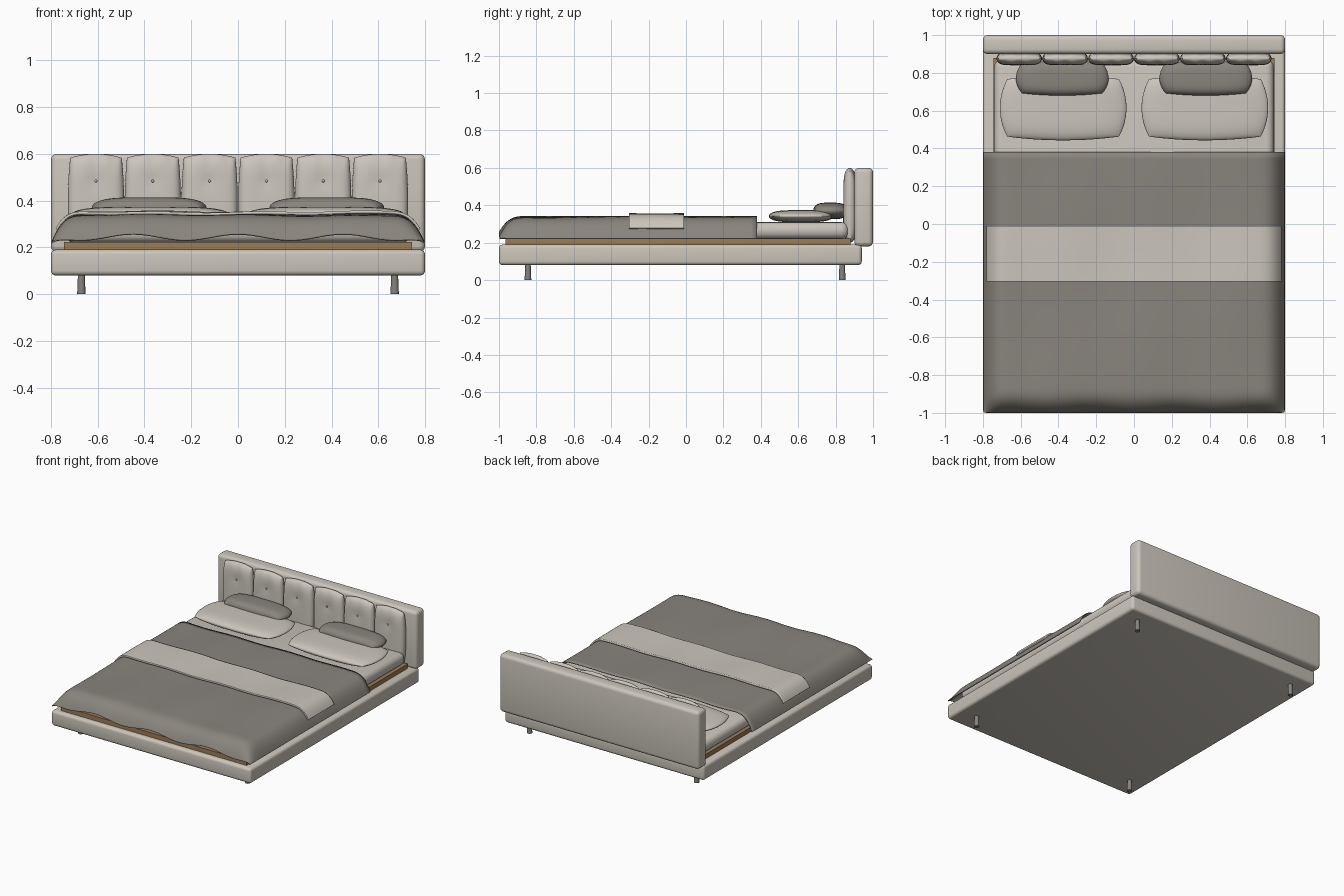
import bpy, bmesh
from math import sin, cos, pi

cube = bpy.data.objects.get("Cube")
if cube:
    bpy.data.objects.remove(cube, do_unlink=True)


def material(name, rgb):
    m = bpy.data.materials.new(name)
    m.use_nodes = True
    m.diffuse_color = (*rgb, 1)
    m.node_tree.nodes["Principled BSDF"].inputs["Base Color"].default_value = (*rgb, 1)
    return m


BEIGE = material("beige fabric", (0.60, 0.56, 0.50))
GREY = material("grey fabric", (0.25, 0.23, 0.205))
WOOD = material("wood", (0.33, 0.20, 0.09))
METAL = material("leg metal", (0.24, 0.225, 0.205))


def finish(name, bm, mat, loc=(0, 0, 0), rot=(0, 0, 0)):
    bmesh.ops.recalc_face_normals(bm, faces=bm.faces)
    me = bpy.data.meshes.new(name)
    bm.to_mesh(me)
    bm.free()
    me.materials.append(mat)
    ob = bpy.data.objects.new(name, me)
    ob.location, ob.rotation_euler = loc, rot
    bpy.context.collection.objects.link(ob)
    bpy.ops.object.select_all(action='DESELECT')
    bpy.context.view_layer.objects.active = ob
    ob.select_set(True)
    bpy.ops.object.shade_smooth_by_angle(angle=0.7)
    return ob


def box(name, x, y, z, mat, bevel=0.0):
    """Rounded box from (min, max) pairs."""
    bm = bmesh.new()
    bmesh.ops.create_cube(bm, size=1)
    for v in bm.verts:
        for i, (lo, hi) in enumerate((x, y, z)):
            v.co[i] = (lo + hi) / 2 + v.co[i] * (hi - lo)
    if bevel:
        bmesh.ops.bevel(bm, geom=bm.edges[:], offset=bevel, segments=4,
                        profile=0.5, affect='EDGES')
    return finish(name, bm, mat)


def surface(bm, nu, nv, point):
    """Quad sheet through point(u, v), with u and v from -1 to 1."""
    rows = [[bm.verts.new(point(2 * i / nu - 1, 2 * j / nv - 1))
             for j in range(nv + 1)] for i in range(nu + 1)]
    for a, b in zip(rows, rows[1:]):
        for j in range(nv):
            bm.faces.new((a[j], b[j], b[j + 1], a[j + 1]))


def cushion(name, size, loc, mat, power, pinch, rot=(0, 0, 0), dimple=None):
    """Stuffed cushion of given half sizes, with rounded outline."""
    bm = bmesh.new()
    for side in (1, -1):
        def point(u, v):
            u, v = sin(u * pi / 2), sin(v * pi / 2)
            h = max(0, (1 - abs(u) ** power) * (1 - abs(v) ** power)) ** 0.5
            if dimple is not None:
                r2 = (u * size[0]) ** 2 + ((v - dimple) * size[1]) ** 2
                h *= 1 - 0.2 / (1 + r2 * 900)
                h *= 1 - 0.12 * max(0, v) ** 4 * (1 + cos(u * 9))
            return (size[0] * u * (1 - pinch * v * v) ** 0.5,
                    size[1] * v * (1 - pinch * u * u) ** 0.5, side * size[2] * h)
        surface(bm, 32, 32, point)
    bmesh.ops.remove_doubles(bm, verts=bm.verts, dist=0.0002)
    return finish(name, bm, mat, loc, rot)


# Upholstered frame, slat base, mattress and headboard
box("bed_frame", (-0.8, 0.8), (-1, 0.94), (0.08, 0.19), BEIGE, 0.02)
box("slat_base", (-0.745, 0.745), (-0.965, 0.88), (0.185, 0.222), WOOD)
mattress = box("mattress", (-0.74, 0.74), (-0.94, 0.87), (0.22, 0.31), BEIGE, 0.04)
box("headboard", (-0.8, 0.8), (0.9, 1), (0.18, 0.6), BEIGE, 0.025)

# Tapered legs
for x, sx in ((0.67, "left"), (-0.67, "right")):
    for y, sy in ((-0.845, "front"), (0.835, "back")):
        bm = bmesh.new()
        bmesh.ops.create_cone(bm, cap_ends=True, segments=20, radius1=0.018,
                              radius2=0.014, depth=0.1)
        finish(f"{sy}_{sx}_leg", bm, METAL, (x, y, 0.05))

# Headboard cushions with buttons
for i in range(6):
    x = (i - 2.5) * 0.243
    cushion(f"headboard_cushion_{i + 1}", (0.12, 0.2, 0.036), (x, 0.876, 0.4),
            BEIGE, 6, 0.16, (pi / 2, 0, 0), 0.42)
    bm = bmesh.new()
    bmesh.ops.create_uvsphere(bm, u_segments=12, v_segments=8, radius=0.006)
    finish(f"cushion_button_{i + 1}", bm, BEIGE, (x, 0.847, 0.484))

# Pillows
for s, side in ((1, "left"), (-1, "right")):
    cushion(f"{side}_pillow", (0.335, 0.172, 0.032), (s * 0.375, 0.615, 0.342),
            BEIGE, 4, 0.22)
    cushion(f"{side}_small_pillow", (0.245, 0.092, 0.044), (s * 0.38, 0.772, 0.37),
            GREY, 4, 0.25)


def drape(x, y):
    """Height of the bedding as it falls over the mattress edges."""
    def fall(d):
        return 1 - max(0, 1 - d / 0.16) ** 3.5
    fx, fy = fall(0.795 - abs(x)), fall(y + 1)
    ripple = 0.005 * sin(5 * x + 3 * y) * cos(9 * x - 4 * y)
    hem = 0.014 * (1 + cos(x * 14)) * fx * (1 - fy)
    return 0.222 + (0.113 + ripple) * fx * fy + hem


def cloth(name, half, y0, y1, lift, thick, mat):
    bm = bmesh.new()

    def point(u, v):
        x = half * sin(u * pi / 2)
        y = y0 + (y1 - y0) * ((v + 1) / 2) ** 1.5
        return x, y, drape(x, y) + lift
    surface(bm, 90, 60, point)
    ob = finish(name, bm, mat)
    mod = ob.modifiers.new("thickness", 'SOLIDIFY')
    mod.thickness, mod.offset = thick, 0
    return ob


# Blanket and folded throw
cloth("blanket", 0.795, -0.997, 0.38, 0, 0.006, GREY)
cloth("bed_throw", 0.775, -0.305, -0.01, 0.012, 0.012, BEIGE)
